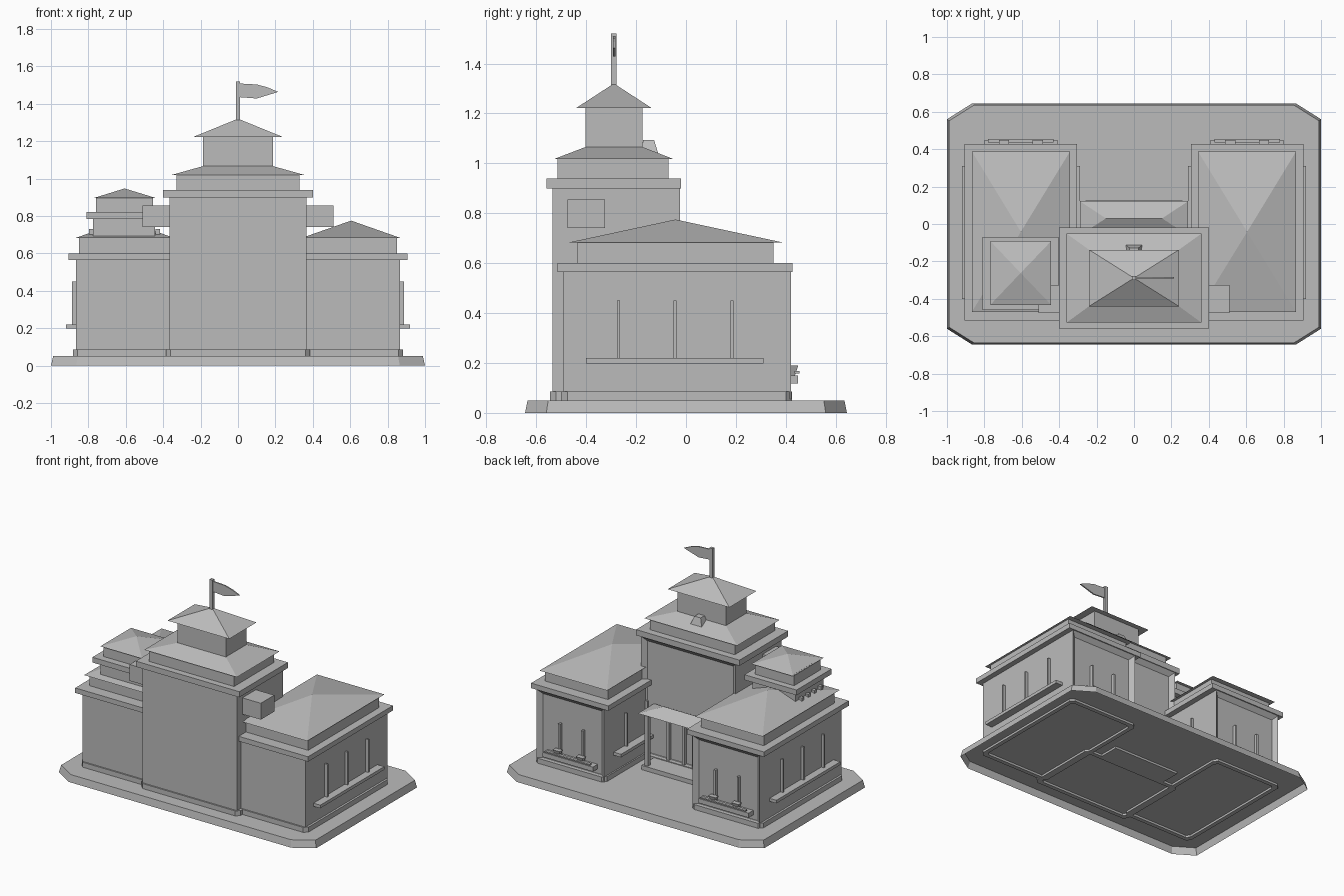
import bpy, bmesh

cube = bpy.data.objects.get("Cube")
if cube:
    bpy.data.objects.remove(cube)

stone = bpy.data.materials.new("grey_stone")
stone.use_nodes = True
stone.diffuse_color = (0.5, 0.5, 0.5, 1)
stone.node_tree.nodes["Principled BSDF"].inputs["Base Color"].default_value = (0.5, 0.5, 0.5, 1)


def finish(name, bm):
    bmesh.ops.remove_doubles(bm, verts=bm.verts, dist=0.0005)
    bmesh.ops.recalc_face_normals(bm, faces=bm.faces)
    mesh = bpy.data.meshes.new(name)
    bm.to_mesh(mesh)
    bm.free()
    mesh.materials.append(stone)
    ob = bpy.data.objects.new(name, mesh)
    bpy.context.collection.objects.link(ob)
    return ob


def rect(x0, x1, y0, y1, grow=0.0):
    x0, x1, y0, y1 = x0 - grow, x1 + grow, y0 - grow, y1 + grow
    return [(x0, y0), (x1, y0), (x1, y1), (x0, y1)]


def chamfered(x0, x1, y0, y1, cx, cy):
    return [(x0 + cx, y0), (x1 - cx, y0), (x1, y0 + cy), (x1, y1 - cy),
            (x1 - cx, y1), (x0 + cx, y1), (x0, y1 - cy), (x0, y0 + cy)]


def loft(name, rings, caps=(True, True), closed=False, recess=None):
    """Join outlines given as (points, height) into one solid."""
    bm = bmesh.new()
    loops = [[bm.verts.new((x, y, z)) for x, y in pts] for pts, z in rings]
    pairs = list(zip(loops, loops[1:]))
    if closed:
        pairs.append((loops[-1], loops[0]))
    for a, b in pairs:
        for i in range(len(a)):
            j = (i + 1) % len(a)
            bm.faces.new((a[i], a[j], b[j], b[i]))
    if not closed:
        if caps[0]:
            bm.faces.new(loops[0][::-1])
        if caps[1]:
            bm.faces.new(loops[-1])
    if recess:
        # sunken panel on the rear wall
        bm.normal_update()
        rear = [f for f in bm.faces if f.normal.y > 0.9]
        bmesh.ops.inset_individual(bm, faces=rear, thickness=recess, depth=-0.025)
    return finish(name, bm)


def box(name, x0, x1, y0, y1, z0, z1, recess=None):
    r = rect(x0, x1, y0, y1)
    return loft(name, [(r, z0), (r, z1)], recess=recess)


def roof(name, eave, z0, top, z1):
    return loft(name, [(rect(*eave), z0), (rect(*top), z1)])


def plinth(name, x0, x1, y0, y1):
    outer = chamfered(x0, x1, y0, y1, 0.025, 0.025)
    inner = chamfered(x0 + 0.03, x1 - 0.03, y0 + 0.03, y1 - 0.03, 0.02, 0.02)
    loft(name, [(outer, 0.035), (outer, 0.085), (inner, 0.085), (inner, 0.035)], closed=True)


# Ground slab, hollow underneath
loft("ground_slab", [(chamfered(-1, 1, -0.645, 0.645, 0.135, 0.085), 0),
                     (chamfered(-0.988, 0.988, -0.635, 0.635, 0.132, 0.083), 0.05)],
     caps=(False, True))

# Two matching wings
for side, s in (("left", 1), ("right", -1)):
    def sx(a, b):
        return sorted((a * s, b * s))
    mid = 0.605 * s
    box(side + "_wing_walls", *sx(0.345, 0.867), -0.49, 0.42, 0.055, 0.565, recess=0.045)
    plinth(side + "_wing_plinth", *sx(0.335, 0.882), -0.5, 0.425)
    box(side + "_wing_cornice", *sx(0.305, 0.905), -0.515, 0.427, 0.565, 0.6)
    box(side + "_wing_attic", *sx(0.362, 0.85), -0.435, 0.35, 0.6, 0.685)
    roof(side + "_wing_roof", (*sx(0.342, 0.867), -0.47, 0.388), 0.683,
         (mid, mid, -0.042, -0.042), 0.775)
    # Ledges and slim bars on the outer and inner walls
    for wall, a, b, c in (("outer", 0.86, 0.92, 0.888), ("inner", 0.35, 0.288, 0.325)):
        box(f"{side}_{wall}_ledge", *sx(a, b), -0.4, 0.31, 0.198, 0.22)
        for y in (-0.27, -0.045, 0.185):
            box(f"{side}_{wall}_window_bar", *sx(a, c), y - 0.006, y + 0.006, 0.22, 0.45)
    # Rear planter shelf with pots and bars
    box(side + "_planter", *sx(0.41, 0.8), 0.39, 0.448, 0.118, 0.15)
    box(side + "_planter_rail", *sx(0.43, 0.78), 0.435, 0.455, 0.158, 0.167)
    for dx in (-0.09, 0.09):
        x = mid + dx
        box(side + "_rear_window_bar", x - 0.007, x + 0.007, 0.38, 0.418, 0.15, 0.365)
        roof(side + "_pot", (x - 0.012, x + 0.012, 0.422, 0.436), 0.148,
             (x - 0.028, x + 0.028, 0.415, 0.45), 0.19)
    # Block projecting from the tower flank
    box(side + "_tower_block", *sx(0.36, 0.51), -0.475, -0.325, 0.74, 0.855)

# Central tower, stepping up to the belfry
box("tower_walls", -0.367, 0.367, -0.535, -0.025, 0.055, 0.9, recess=0.045)
plinth("tower_plinth", -0.385, 0.385, -0.545, -0.015)
box("tower_cornice", -0.402, 0.402, -0.56, -0.02, 0.9, 0.94)
box("tower_attic", -0.33, 0.33, -0.515, -0.07, 0.94, 1.02)
roof("tower_roof", (-0.36, 0.36, -0.527, -0.052), 1.018, (-0.188, 0.188, -0.402, -0.175), 1.066)
box("belfry", -0.187, 0.187, -0.402, -0.175, 1.06, 1.224)
roof("belfry_roof", (-0.24, 0.24, -0.44, -0.138), 1.222, (0, 0, -0.289, -0.289), 1.32)
roof("roof_dormer", (-0.046, 0.046, -0.18, -0.11), 1.035, (-0.024, 0.024, -0.172, -0.128), 1.094)

# Flagpole and pennant
box("flagpole", -0.012, 0.012, -0.3, -0.278, 1.305, 1.52)
bm = bmesh.new()
outline = [(0.01, 1.435), (0.1, 1.428), (0.215, 1.463), (0.16, 1.487), (0.1, 1.503), (0.01, 1.508)]
face = bm.faces.new([bm.verts.new((x, -0.292, z)) for x, z in outline])
new = bmesh.ops.extrude_face_region(bm, geom=[face])["geom"]
bmesh.ops.translate(bm, vec=(0, 0.009, 0), verts=[v for v in new if isinstance(v, bmesh.types.BMVert)])
finish("pennant", bm)

# Turret rising from the wing roof on one side
box("turret_walls", -0.775, -0.443, -0.42, -0.108, 0.66, 0.785)
box("turret_cornice", -0.81, -0.405, -0.46, -0.07, 0.783, 0.82)
box("turret_attic", -0.76, -0.455, -0.41, -0.115, 0.82, 0.9)
roof("turret_roof", (-0.768, -0.443, -0.432, -0.092), 0.897, (-0.606, -0.606, -0.262, -0.262), 0.947)
for x in (-0.785, -0.43):
    for i in range(4):
        y = -0.37 + i * 0.07
        box("turret_bracket", x - 0.012, x + 0.012, y - 0.012, y + 0.012, 0.68, 0.73)

# Rear porch with posts, step and doorway
roof("porch_roof", (-0.29, 0.29, -0.06, 0.122), 0.435, (-0.15, 0.15, 0.03, 0.03), 0.485)
box("porch_step", -0.26, 0.26, -0.04, 0.125, 0.035, 0.08)
for s in (-1, 1):
    box("porch_post", 0.23 * s - 0.014, 0.23 * s + 0.014, 0.085, 0.113, 0.05, 0.438)
    for x in (0.16 * s, 0.04 * s):
        box("door_frame", x - 0.01, x + 0.01, -0.055, -0.025, 0.06, 0.44)
